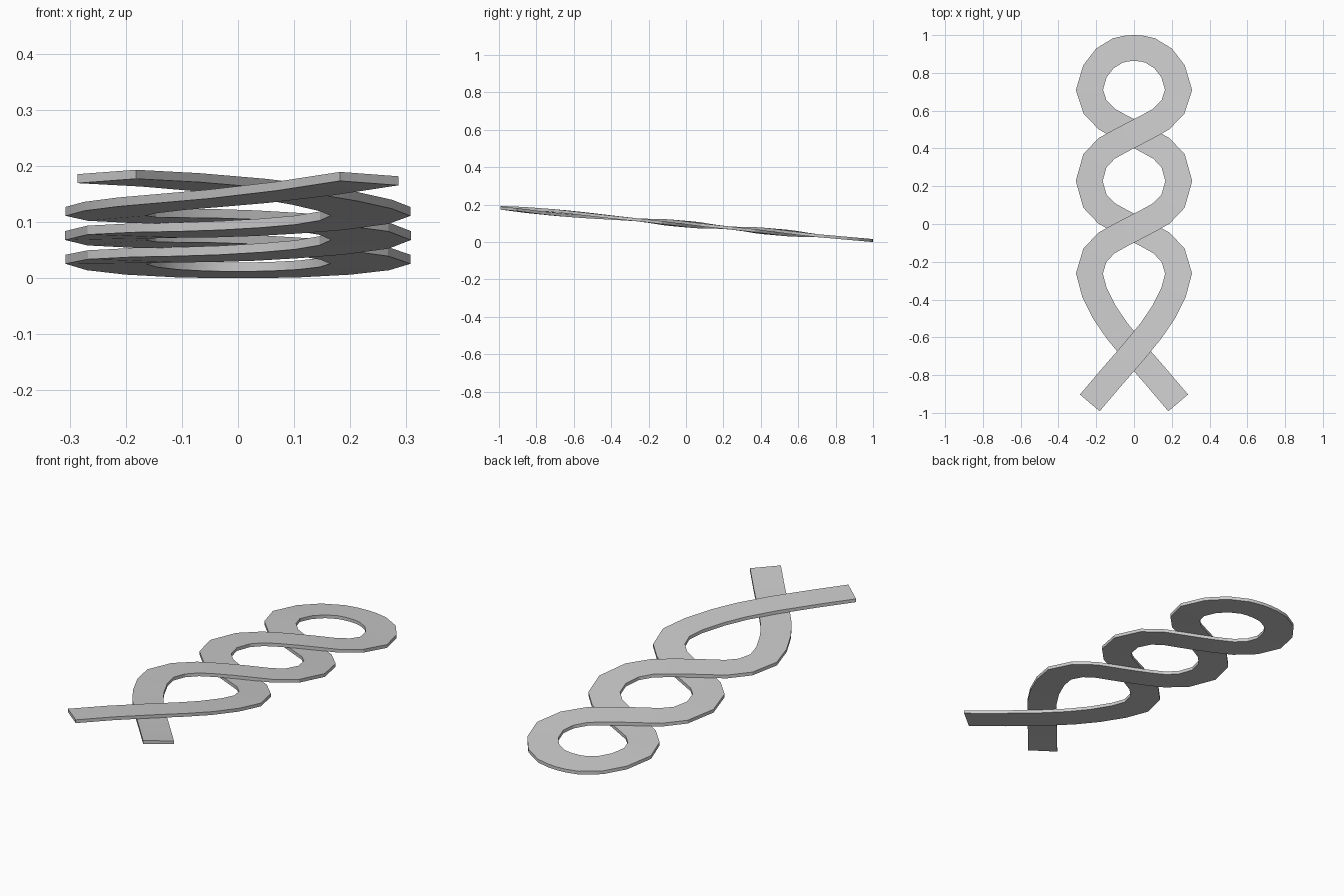
import bpy, bmesh
from mathutils import Vector

if "Cube" in bpy.data.objects:
    bpy.data.objects.remove(bpy.data.objects["Cube"])

HALF_W, HALF_T = 0.0685, 0.008      # ribbon half width / half thickness
SLOPE, BASE, LIFT = 0.088, 0.096, 0.0095

# Centre line of one strand, left end to loop top: x, y, over/under weight
strand = [(-0.234, -0.947, 0.2), (-0.12, -0.813, 0.8), (0, -0.675, 1), (0.09, -0.565, 0.8),
          (0.155, -0.47, 0.5), (0.21, -0.36, 0.2), (0.236, -0.262, 0), (0.208, -0.14, -0.3),
          (0.145, -0.09, -0.65), (0.075, -0.061, -0.9)]


def crossing(y, s):
    """S-shaped pass from one side to the other around a crossing at height y."""
    half = [(0.075, 0.039), (0.145, 0.078), (0.207, 0.143)]
    return ([(s * x, y - d) for x, d in reversed(half)] + [(0, y)]
            + [(-s * x, y + d) for x, d in half])


weights = (0.3, 0.65, 0.9, 1, 0.9, 0.65, 0.3)
strand = strand[:7]
strand += [(x, y, -w) for (x, y), w in zip(crossing(-0.022, 1), weights)]
strand += [(-0.237, 0.228, 0)]
strand += [(x, y, w) for (x, y), w in zip(crossing(0.478, -1), weights)]
strand += [(0.236, 0.71, 0), (0.207, 0.808, 0), (0.154, 0.877, 0), (0.085, 0.919, 0),
           (0.04, 0.929, 0)]

# Second strand is the mirror image with over and under swapped
path = strand + [(0, 0.9315, 0)] + [(-x, y, -w) for x, y, w in reversed(strand)]

# Sweep a flat rectangular section along the path with mitred joints
bm = bmesh.new()
pts = [Vector((x, y)) for x, y, w in path]
rings = []
for i, p in enumerate(pts):
    a = (p - pts[i - 1]).normalized() if i else (pts[1] - p).normalized()
    b = (pts[i + 1] - p).normalized() if i < len(pts) - 1 else a
    t = (a + b).normalized()
    side = Vector((-t.y, t.x)) * HALF_W / max(t.dot(a), 0.7)
    ring = []
    for s, h in ((1, 1), (-1, 1), (-1, -1), (1, -1)):
        q = p + side * s
        ring.append(bm.verts.new((q.x, q.y, BASE - SLOPE * q.y + LIFT * path[i][2] + h * HALF_T)))
    rings.append(ring)
for r, n in zip(rings, rings[1:]):
    for k in range(4):
        bm.faces.new((r[k], r[(k + 1) % 4], n[(k + 1) % 4], n[k]))
bm.faces.new(rings[0])
bm.faces.new(rings[-1])
bmesh.ops.recalc_face_normals(bm, faces=bm.faces)

mesh = bpy.data.meshes.new("twisted_ribbon")
bm.to_mesh(mesh)
bm.free()
ribbon = bpy.data.objects.new("twisted_ribbon", mesh)
bpy.context.collection.objects.link(ribbon)
bpy.context.view_layer.objects.active = ribbon
ribbon.select_set(True)
bpy.ops.object.shade_smooth_by_angle(angle=0.38)
